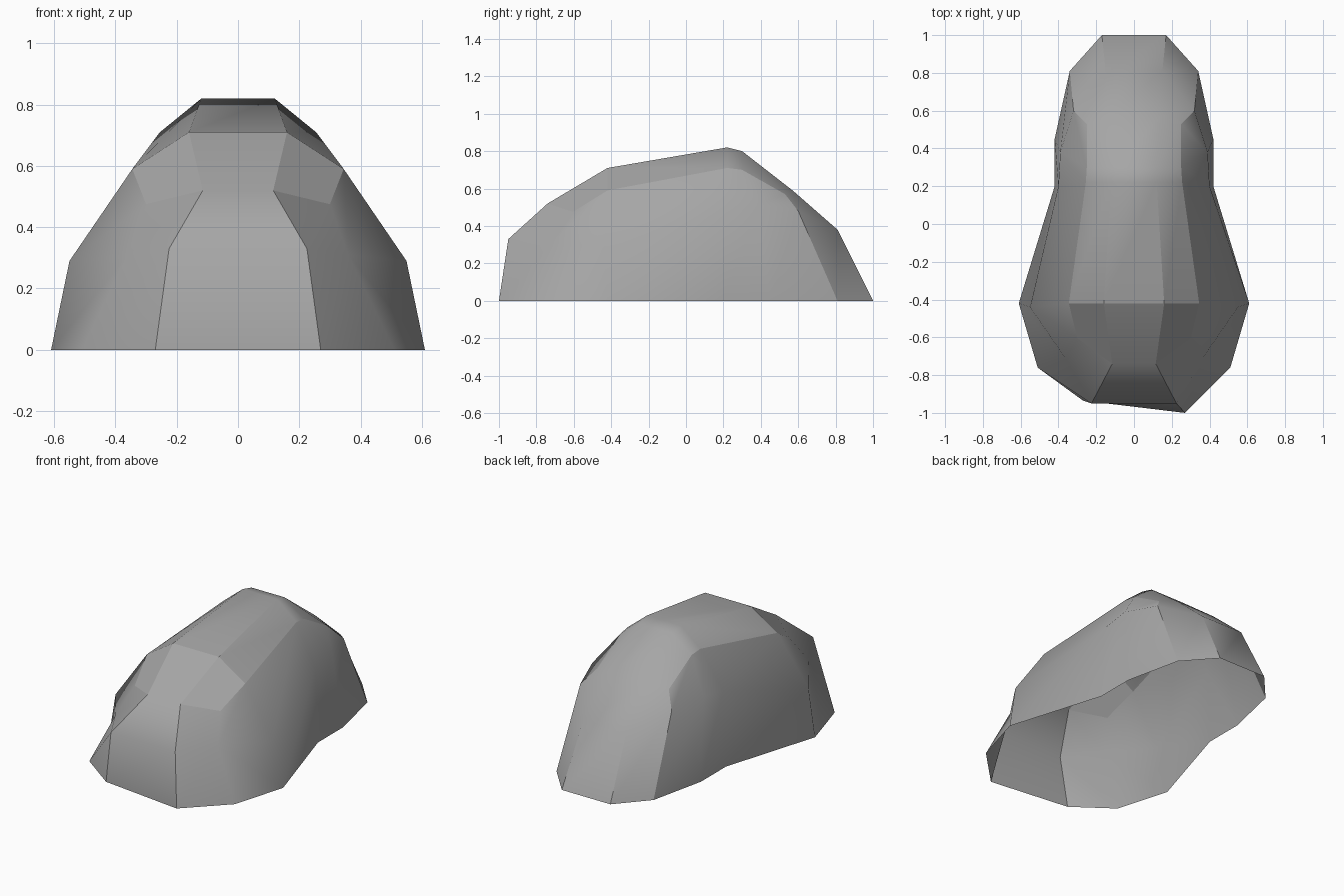
import bpy
import bmesh
from mathutils import Vector

default_cube = bpy.data.objects.get("Cube")
if default_cube:
    bpy.data.objects.remove(default_cube, do_unlink=True)

# Half outlines on the +x side, each running from the front to the back
BASE = [(.27, -1, 0), (.51, -.76, 0), (.61, -.42, 0), (.42, .2, 0),
        (.42, .45, 0), (.34, .81, 0), (.17, 1, 0)]
WAIST = [(.225, -.95, .33), (.36, -.715, .31), (.55, -.44, .29), (.4, .2, .47),
         (.39, .38, .51), (.32, .6, .48), (.15, .81, .38)]
SHOULDER = [(.115, -.74, .52), (.3, -.605, .475), (.345, -.42, .59), (.255, .22, .71),
            (.25, .3, .7), (.25, .53, .57), (.14, .57, .59)]
RIDGE = [(.16, -.42, .71), (.12, .22, .82), (.115, .3, .8)]
LEANING_CORNER_SHIFT = .065


def make_material(name, colour):
    mat = bpy.data.materials.new(name)
    mat.use_nodes = True
    mat.diffuse_color = colour
    shader = mat.node_tree.nodes["Principled BSDF"]
    shader.inputs["Base Color"].default_value = colour
    shader.inputs["Roughness"].default_value = .9
    return mat


def crease(bm, *path):
    """Keep the edges along a path of vertices crisp."""
    for start, end in zip(path, path[1:]):
        bm.edges.get((start, end)).smooth = False


def add_half(bm, side):
    """Build one flank of the boulder and return its edge of the middle strip."""
    def ring(points):
        return [bm.verts.new(Vector((x * side, y, z))) for x, y, z in points]

    def face(*verts):
        bm.faces.new(verts if side > 0 else verts[::-1]).smooth = True

    base, waist, shoulder, ridge = map(ring, (BASE, WAIST, SHOULDER, RIDGE))

    # Flank: two bands from the ground to the shoulder, dented at the front corner
    for lower, upper in ((base, waist), (waist, shoulder)):
        for i in range(len(lower) - 1):
            if lower is base and i == 1:
                face(lower[i], lower[i + 1], upper[i])
                face(lower[i + 1], upper[i + 1], upper[i])
            else:
                face(lower[i], lower[i + 1], upper[i + 1], upper[i])

    # Cap: quads between the shoulder and the ridge
    face(shoulder[0], shoulder[1], shoulder[2], ridge[0])
    for i in range(len(ridge) - 1):
        face(ridge[i], shoulder[i + 2], shoulder[i + 3], ridge[i + 1])
    face(ridge[-1], shoulder[-3], shoulder[-2], shoulder[-1])

    # Creases: strip edge, shoulder line, brow and rear corners
    crease(bm, base[0], waist[0], shoulder[0], *ridge[:2])
    crease(bm, *shoulder[:-1], waist[-2], base[-2])
    crease(bm, ridge[0], shoulder[2])
    crease(bm, base[-1], waist[-1])

    # The base corner on one side of the front sits further back
    if side < 0:
        base[0].co.y += LEANING_CORNER_SHIFT
    return [base[0], waist[0], shoulder[0], *ridge, shoulder[-1], waist[-1], base[-1]]


# Boulder shell, open underneath
bm = bmesh.new()
left_edge = add_half(bm, 1)
right_edge = add_half(bm, -1)

# Middle strip running from the front over the top to the back
for i in range(len(left_edge) - 1):
    strip = bm.faces.new((right_edge[i], left_edge[i], left_edge[i + 1], right_edge[i + 1]))
    strip.smooth = True

# Crisp brow across the strip
crease(bm, left_edge[3], right_edge[3])
bm.normal_update()

mesh = bpy.data.meshes.new("boulder")
bm.to_mesh(mesh)
bm.free()
boulder = bpy.data.objects.new("boulder", mesh)
bpy.context.collection.objects.link(boulder)
mesh.materials.append(make_material("stone grey", (.38, .38, .38, 1)))
